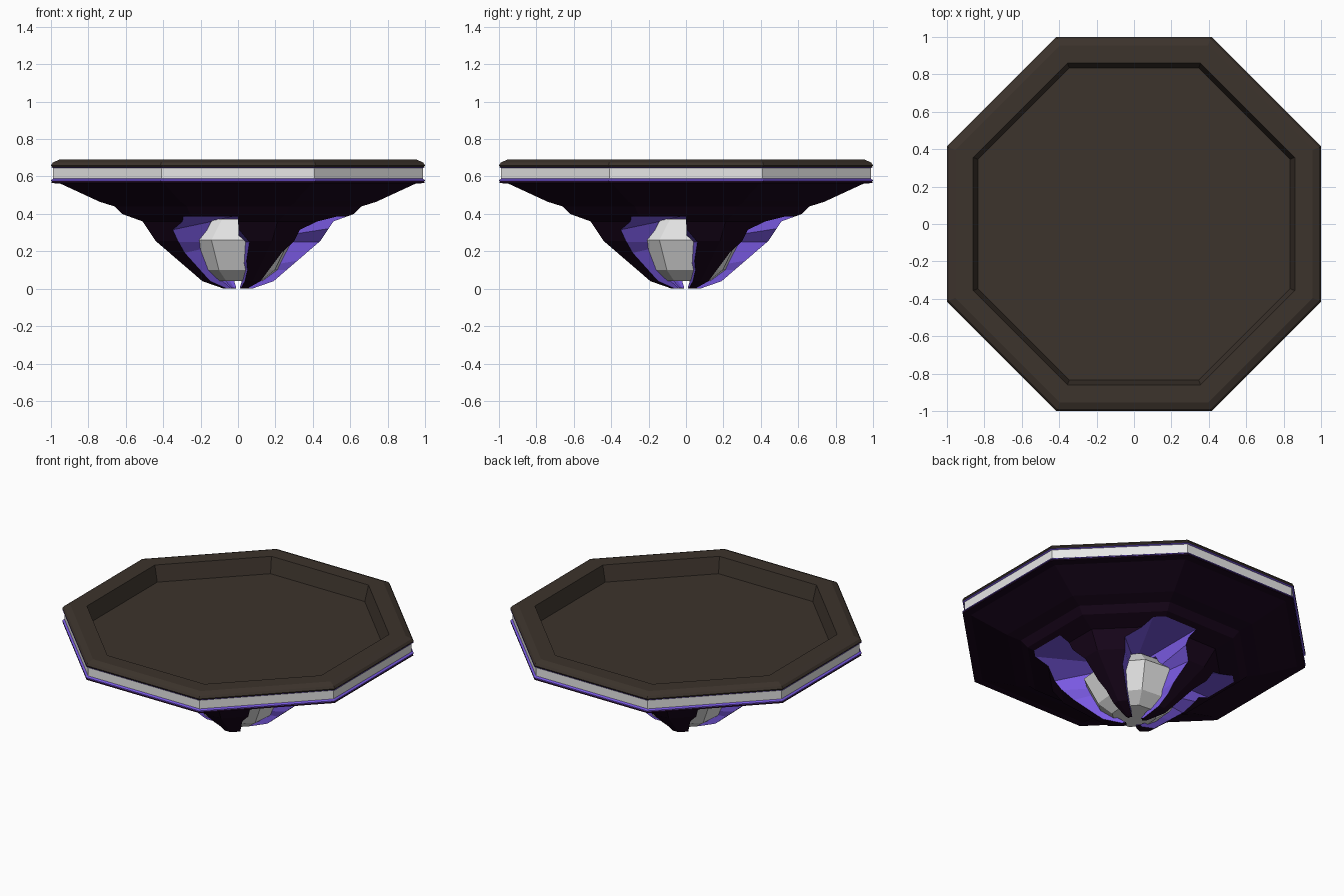
import bpy, bmesh, math
from math import sin, cos, radians, pi

if "Cube" in bpy.data.objects:
    bpy.data.objects.remove(bpy.data.objects["Cube"])


def material(name, rgb):
    m = bpy.data.materials.new(name)
    m.diffuse_color = (*rgb, 1)
    m.use_nodes = True
    m.node_tree.nodes["Principled BSDF"].inputs["Base Color"].default_value = m.diffuse_color
    return m


BROWN = material("dark brown", (0.045, 0.033, 0.025))
WHITE = material("white", (0.80, 0.80, 0.80))
PURPLE = material("purple", (0.19, 0.10, 0.75))
DARK = material("deep plum", (0.010, 0.002, 0.012))


def finish(name, bm, mats):
    bmesh.ops.recalc_face_normals(bm, faces=bm.faces[:])
    me = bpy.data.meshes.new(name)
    bm.to_mesh(me)
    bm.free()
    ob = bpy.data.objects.new(name, me)
    bpy.context.collection.objects.link(ob)
    for m in mats:
        me.materials.append(m)
    return ob


def octagon_lathe(name, profile, mats, closed=False, inner_from=None):
    """Stack octagon rings of (apothem, z); cap the ends, or close into a ring."""
    bm = bmesh.new()
    k = 1 / cos(pi / 8)
    rings = [[bm.verts.new((a * k * cos(pi / 8 + i * pi / 4),
                            a * k * sin(pi / 8 + i * pi / 4), z)) for i in range(8)]
             for a, z in profile]
    n = len(rings)
    for j in range(n if closed else n - 1):
        lo, hi = rings[j], rings[(j + 1) % n]
        for i in range(8):
            f = bm.faces.new((lo[i], lo[(i + 1) % 8], hi[(i + 1) % 8], hi[i]))
            if inner_from is not None and inner_from <= j < n - 1:
                f.material_index = 1
    if not closed:
        bm.faces.new(rings[0])
        bm.faces.new(rings[-1])
    return finish(name, bm, mats)


# Tabletop with bevelled rim and deep sunken floor
octagon_lathe("top_slab", [(0.86, 0.581), (0.90, 0.651), (0.995, 0.651), (1.0, 0.66),
                           (0.99, 0.675), (0.955, 0.69), (0.86, 0.69), (0.835, 0.587)], [BROWN])
# White band between two thin sloping purple trims
octagon_lathe("white_band", [(0.988, 0.588), (0.988, 0.648), (0.91, 0.648), (0.91, 0.588)],
              [WHITE], closed=True)
octagon_lathe("upper_trim", [(0.982, 0.643), (0.999, 0.650), (0.91, 0.650), (0.91, 0.643)],
              [PURPLE], closed=True)
octagon_lathe("lower_trim", [(1.0, 0.576), (1.0, 0.581), (0.982, 0.592), (0.91, 0.592),
                             (0.91, 0.576)], [PURPLE], closed=True)

# Tapering underside, hollow at the bottom around the bulb
shell = octagon_lathe("underside", [
    (0.90, 0.577), (0.995, 0.577), (0.998, 0.565), (0.95, 0.562), (0.74, 0.465), (0.66, 0.44),
    (0.62, 0.40), (0.51, 0.36), (0.44, 0.255), (0.19, 0.04), (0.075, 0.0),
    (0.05, 0.004), (0.19, 0.10), (0.262, 0.26), (0.20, 0.365), (0.02, 0.39), (0.02, 0.577)],
    [DARK, PURPLE], closed=True, inner_from=11)

# Four leaf-shaped window cutters that leave four claws
bm = bmesh.new()
rows = [(-0.05, -30, 31), (0.10, -31, 31), (0.25, -28, 27), (0.386, -20, 9)]
for c in (-110, -20, 70, 160):
    rings = []
    for z, a, b in rows:
        pts = [(0.03, a), (0.9, a), (0.9, b), (0.03, b)]
        rings.append([bm.verts.new((r * cos(radians(c - t)), r * sin(radians(c - t)), z))
                      for r, t in pts])
    for lo, hi in zip(rings, rings[1:]):
        for i in range(4):
            j = (i + 1) % 4
            # split into triangles so the twisted sides stay exact
            bm.faces.new((lo[i], lo[j], hi[j]))
            bm.faces.new((lo[i], hi[j], hi[i]))
    bm.faces.new(rings[0])
    bm.faces.new(rings[-1])
for f in bm.faces:
    f.material_index = 1
cutter = finish("window_cutter", bm, [DARK, PURPLE])
cutter.hide_render = True

mod = shell.modifiers.new("windows", 'BOOLEAN')
mod.operation = 'DIFFERENCE'
mod.solver = 'EXACT'
mod.object = cutter
bpy.context.view_layer.objects.active = shell
bpy.ops.object.modifier_apply(modifier="windows")
bpy.data.objects.remove(cutter)

# Faceted white bulb held by the claws
bulb = octagon_lathe("bulb", [(0.125, 0.04), (0.205, 0.10), (0.285, 0.26), (0.17, 0.372)], [WHITE])
bulb.rotation_euler.z = radians(-5)
